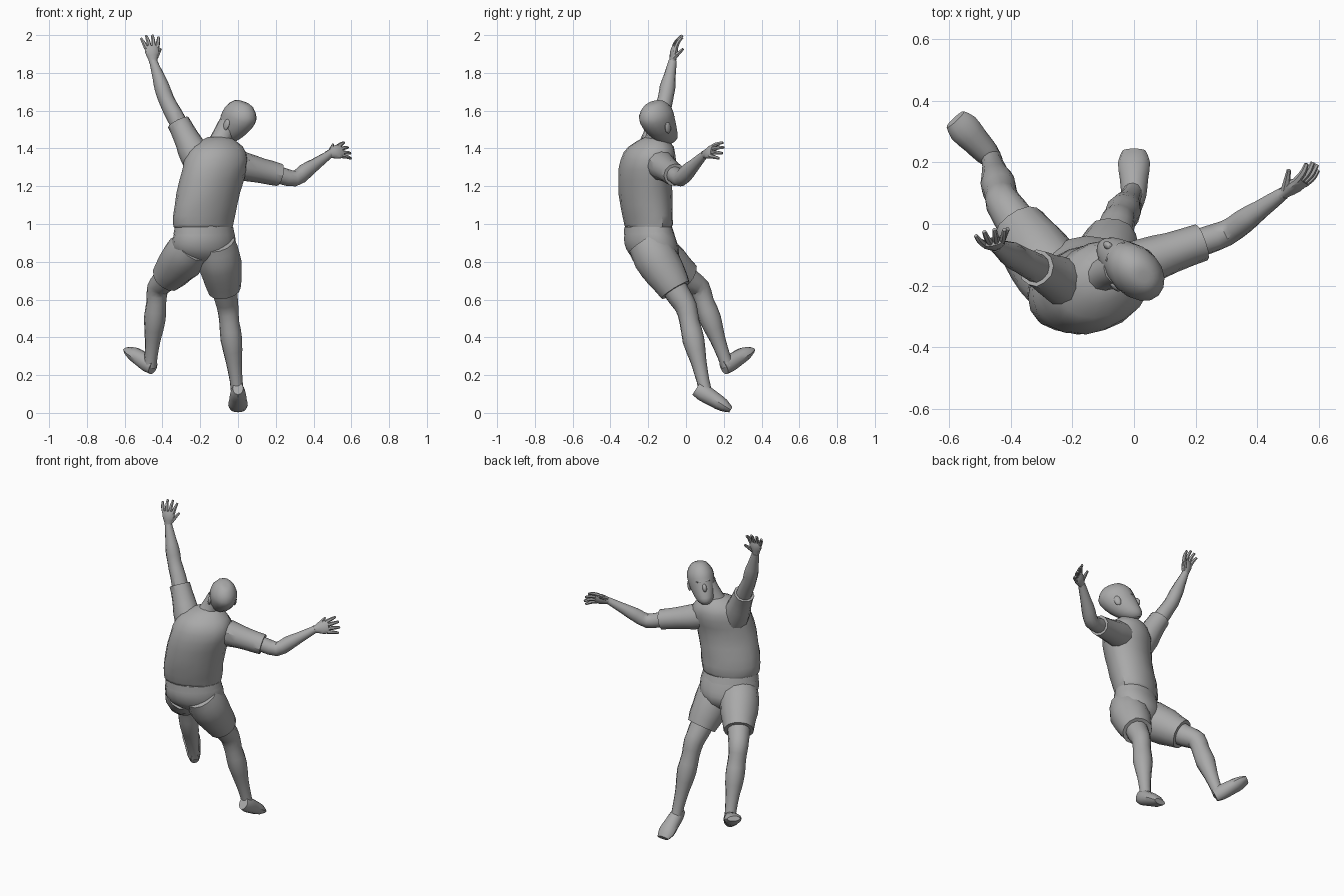
import bpy
import bmesh
import math
import random
from mathutils import Vector, Matrix

random.seed(4)
if "Cube" in bpy.data.objects:
    bpy.data.objects.remove(bpy.data.objects["Cube"], do_unlink=True)

SHADE = (.4, .4, .4, 1)
grey = bpy.data.materials.new("plain grey")
grey.use_nodes = True
grey.diffuse_color = SHADE
grey.node_tree.nodes["Principled BSDF"].inputs["Base Color"].default_value = SHADE

UP = Vector((0, 0, 1))
ACROSS_BODY = Vector((.9, .44, 0))


def finish(name, bm):
    bmesh.ops.recalc_face_normals(bm, faces=bm.faces)
    mesh = bpy.data.meshes.new(name)
    bm.to_mesh(mesh)
    bm.free()
    mesh.materials.append(grey)
    obj = bpy.data.objects.new(name, mesh)
    bpy.context.collection.objects.link(obj)
    bpy.ops.object.select_all(action='DESELECT')
    obj.select_set(True)
    bpy.context.view_layer.objects.active = obj
    bpy.ops.object.shade_smooth_by_angle(angle=math.radians(35))


def blend(rings, steps):
    """Smooth interpolation through the control rings."""
    out = []
    last = len(rings) - 1
    for i in range(last):
        a, b = rings[max(i - 1, 0)], rings[i]
        c, d = rings[i + 1], rings[min(i + 2, last)]
        for k in range(steps):
            t = k / steps
            bend = 2 * a - 5 * b + 4 * c - d + t * (3 * (b - c) + d - a)
            out.append(b + t * (c - a + t * bend) / 2)
    return out + [rings[last]]


def loft(name, rings, side, depth=(1, 1), sides=12, steps=2, wrinkle=0, normal=None, matrix=None):
    """Skin rings of (point, half width); depth is a ratio from first to last ring."""
    rings = blend([Vector((*point, width)) for point, width in rings], steps)
    last = len(rings) - 1
    bm = bmesh.new()
    loops = []
    for i, ring in enumerate(rings):
        tangent = normal or (rings[min(i + 1, last)] - rings[max(i - 1, 0)]).xyz.normalized()
        across = (side - tangent * side.dot(tangent)).normalized()
        deep = tangent.cross(across) * (depth[0] + (depth[1] - depth[0]) * i / last)
        loop = []
        for k in range(sides):
            turn = math.tau * k / sides
            reach = ring.w * (1 + random.uniform(-wrinkle, wrinkle))
            loop.append(bm.verts.new(
                ring.xyz + reach * (across * math.cos(turn) + deep * math.sin(turn))))
        loops.append(loop)
    for low, high in zip(loops, loops[1:]):
        for k in range(sides):
            j = (k + 1) % sides
            bm.faces.new((low[k], low[j], high[j], high[k]))
    bm.faces.new(loops[0])
    bm.faces.new(loops[last])
    if matrix:
        bm.transform(matrix)
    finish(name, bm)


def blob(name, matrix, centre, size):
    bm = bmesh.new()
    bmesh.ops.create_icosphere(bm, subdivisions=2, radius=1)
    bm.transform(matrix @ Matrix.Translation(centre) @ Matrix.Diagonal((*size, 1)))
    finish(name, bm)


def along(joints, profile):
    """Rings on a jointed limb: whole numbers are joints, fractions lie between."""
    rings = []
    for t, radius in profile:
        i = min(max(int(t), 0), len(joints) - 2)
        rings.append((joints[i] + (joints[i + 1] - joints[i]) * (t - i), radius))
    return rings


def leg(label, hip, knee, ankle, heel, toe):
    joints = [Vector(p) for p in (hip, knee, ankle)]
    sole = [Vector(heel), Vector(toe)]
    loft(label + "_shorts_leg", along(joints, ((-.15, .1), (.1, .117), (.4, .108), (.7, .088))),
         ACROSS_BODY, sides=14, wrinkle=.025)
    loft(label + "_leg", along(joints, (
        (.4, .075), (.8, .065), (1, .058), (1.2, .053), (1.45, .058),
        (1.75, .042), (2, .034), (2.15, .034))), ACROSS_BODY, wrinkle=.02)
    loft(label + "_foot", along(sole, ((0, .028), (.2, .04), (.5, .046), (.8, .052), (1, .038))),
         (sole[1] - sole[0]).cross(UP), depth=(1.4, .4))


def arm(label, shoulder, elbow, wrist, sleeve, side, forward, thumb_side, curl_side):
    joints = [Vector(p) for p in (shoulder, elbow, wrist)]
    side = Vector(side)
    loft(label + "_sleeve", along(joints, (
        (-.3, .083), (0, .077), (sleeve / 2, .066), (sleeve, .061))), side, wrinkle=.03)
    loft(label + "_arm", along(joints, (
        (.4, .048), (.7, .046), (1, .042), (1.3, .041), (1.6, .032), (2, .021))),
        side, wrinkle=.03)
    hand(label, joints[2], Vector(forward).normalized(), Vector(thumb_side), Vector(curl_side))


def hand(label, wrist, ahead, thumb_side, curl_side):
    """Flat palm, four fanned and curled fingers, one thumb."""
    thumb_side = (thumb_side - ahead * thumb_side.dot(ahead)).normalized()
    curl = ahead.cross(thumb_side)
    curl *= math.copysign(1, curl.dot(curl_side))
    palm = along((wrist, wrist + ahead * .08), ((-.2, .021), (.1, .025), (.6, .039), (1, .036)))
    loft(label + "_palm", palm, thumb_side, depth=(.9, .35))
    bends = (0, .5, .8, 1)
    for i, finger in enumerate(("index", "middle", "ring", "little")):
        spread = 1 - i * 2 / 3
        length = .075 - .015 * spread ** 2
        start = wrist + ahead * .066 + thumb_side * spread * .029
        ray = ahead + thumb_side * spread * .3
        path = [(start + (ray * t + curl * t * t * .4) * length, .012 - .005 * t * t)
                for t in bends]
        loft(f"{label}_{finger}_finger", path, thumb_side, sides=6)
    thumb = [(wrist + ahead * (.015 + .05 * t) + thumb_side * (.015 + .04 * t) + curl * .035 * t,
              .015 - .008 * t) for t in bends]
    loft(label + "_thumb", thumb, curl, sides=6)


# Shirt with a loose hem, and the seat and waistband of the shorts
loft("shirt", [
    ((-.18, -.2, .98), .16), ((-.185, -.2, 1), .17), ((-.17, -.21, 1.1), .176),
    ((-.14, -.217, 1.23), .176), ((-.115, -.2, 1.34), .175),
    ((-.11, -.185, 1.41), .14), ((-.1, -.165, 1.46), .06)],
    ACROSS_BODY, depth=(.67, .84), sides=18, wrinkle=.02, normal=UP)
loft("shorts_seat", [
    ((-.175, -.2, 1), .15), ((-.18, -.19, .92), .173),
    ((-.18, -.17, .84), .16), ((-.165, -.14, .77), .075)],
    ACROSS_BODY, depth=(.71, .8), sides=18, steps=3, wrinkle=.01, normal=UP)
loft("waistband", [((-.18, -.195, .945), .17), ((-.18, -.2, .985), .162)],
     ACROSS_BODY, depth=(.73, .72), sides=18, normal=UP)

# Legs and arms
leg("left", hip=(-.11, -.185, .86), knee=(-.055, 0, .56), ankle=(-.01, .09, .17),
    heel=(0, .055, .13), toe=(0, .237, .016))
leg("right", hip=(-.255, -.185, .86), knee=(-.425, .07, .66), ankle=(-.46, .2, .3),
    heel=(-.45, .2, .24), toe=(-.58, .34, .335))
arm("left", shoulder=(.03, -.125, 1.305), elbow=(.3, -.03, 1.24), wrist=(.485, .1, 1.37),
    sleeve=.7, side=(0, 1, 0), forward=(.11, .07, .03), thumb_side=(-.15, .4, 1),
    curl_side=(0, 1, 0))
arm("right", shoulder=(-.245, -.18, 1.4), elbow=(-.38, -.11, 1.66), wrist=(-.45, -.07, 1.865),
    sleeve=.53, side=(1, 0, 0), forward=(-.1, .15, 1), thumb_side=(1, .2, 0),
    curl_side=(0, 1, 0))

# Neck
loft("neck", [((-.11, -.175, 1.39), .075), ((-.09, -.16, 1.45), .056),
              ((-.05, -.145, 1.53), .054)], ACROSS_BODY)

# Head, shaped upright with the face along local y, then turned into place
head_up = Vector((.3, -.16, .94)).normalized()
face = Vector((-.7, .7, 0))
face = (face - head_up * face.dot(head_up)).normalized()
head = Matrix((face.cross(head_up), face, head_up)).transposed().to_4x4()
head.translation = (-.01, -.145, 1.535)
loft("head", [
    ((0, .06, -.13), .02), ((0, .05, -.11), .044), ((0, .025, -.065), .063),
    ((0, 0, 0), .077), ((0, -.01, .06), .077), ((0, -.01, .11), .045), ((0, -.01, .12), .015)],
    Vector((1, 0, 0)), depth=(1.2, 1.38), sides=16, normal=UP, matrix=head)
blob("nose", head, (0, .1, -.03), (.013, .018, .025))
blob("brow", head, (0, .08, .01), (.045, .018, .01))
blob("lips", head, (0, .085, -.08), (.023, .015, .009))
for label, flip in (("left", 1), ("right", -1)):
    blob(label + "_ear", head, (flip * .076, -.01, -.015), (.01, .02, .032))
